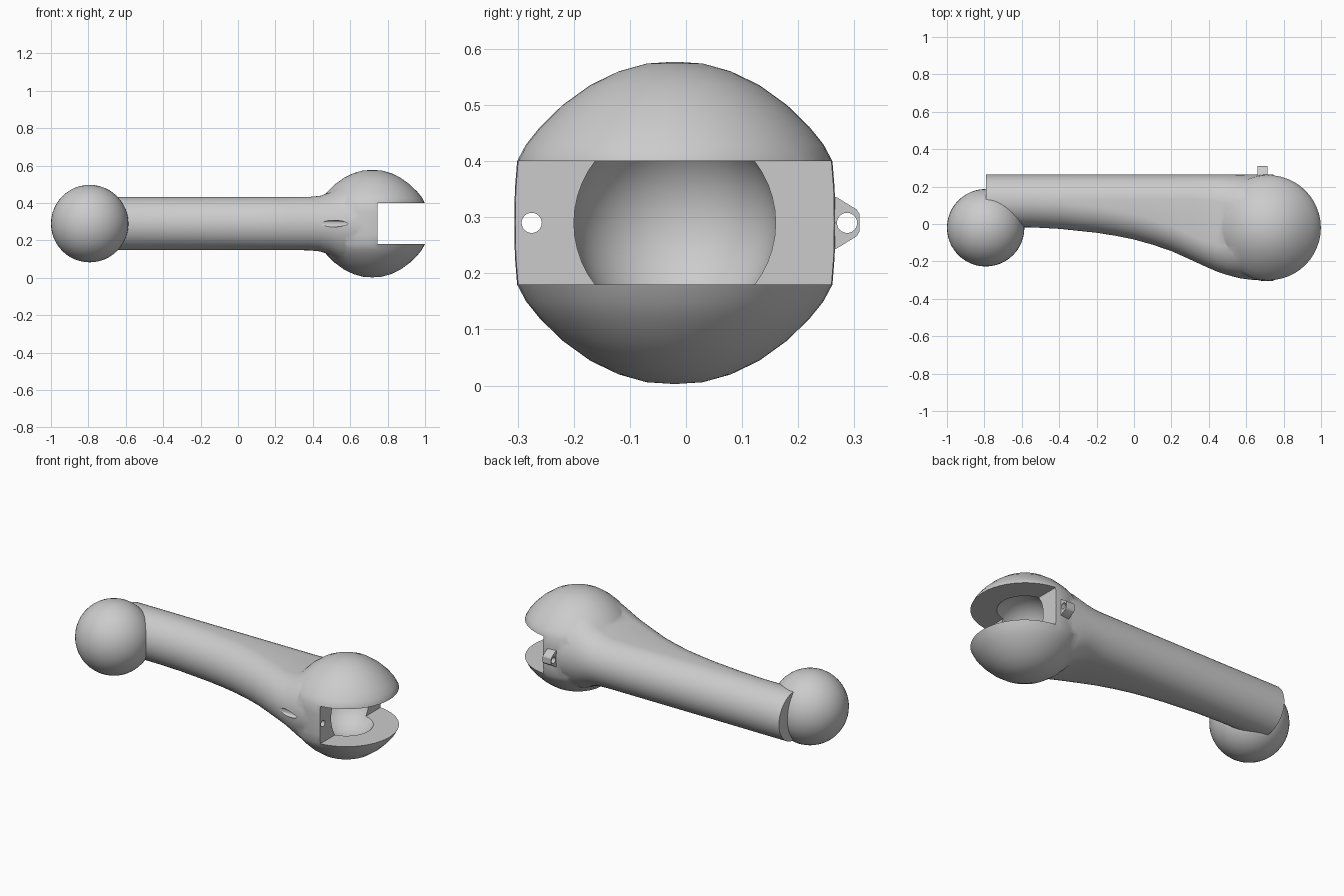
import bpy, bmesh
from math import sin, cos, tau, radians
from mathutils import Matrix

if "Cube" in bpy.data.objects:
    bpy.data.objects.remove(bpy.data.objects["Cube"])

grey = bpy.data.materials.new("light grey")
grey.use_nodes = True
grey.diffuse_color = (0.6, 0.6, 0.6, 1)
grey.node_tree.nodes["Principled BSDF"].inputs["Base Color"].default_value = grey.diffuse_color

CY, CZ = -0.02, 0.29       # shared centre line of both joints
SX = 0.718                 # socket centre


def finish(name, bm):
    bmesh.ops.recalc_face_normals(bm, faces=bm.faces)
    mesh = bpy.data.meshes.new(name)
    bm.to_mesh(mesh)
    bm.free()
    mesh.materials.append(grey)
    obj = bpy.data.objects.new(name, mesh)
    bpy.context.collection.objects.link(obj)
    return obj


def loft(name, rings):
    bm = bmesh.new()
    loops = [[bm.verts.new(p) for p in ring] for ring in rings]
    n = len(loops[0])
    for a, b in zip(loops, loops[1:]):
        for i in range(n):
            j = (i + 1) % n
            bm.faces.new((a[i], a[j], b[j], b[i]))
    bm.faces.new(loops[0])
    bm.faces.new(loops[-1])
    return finish(name, bm)


def sphere(name, centre, radius):
    bm = bmesh.new()
    bmesh.ops.create_uvsphere(bm, u_segments=48, v_segments=24, radius=radius,
                              matrix=Matrix.Translation(centre))
    return finish(name, bm)


def rod(name, x0, x1, y, radius):
    ring = [(y + radius * cos(tau * i / 24), CZ + radius * sin(tau * i / 24)) for i in range(24)]
    return loft(name, [[(x, *p) for p in ring] for x in (x0, x1)])


def boolean(obj, other, operation):
    mod = obj.modifiers.new(operation, 'BOOLEAN')
    mod.operation, mod.object, mod.solver = operation, other, 'EXACT'
    bpy.context.view_layer.objects.active = obj
    bpy.ops.object.modifier_apply(modifier=mod.name)
    bpy.data.objects.remove(other)


def smooth(obj, angle=32):
    bpy.ops.object.select_all(action='DESELECT')
    obj.select_set(True)
    bpy.context.view_layer.objects.active = obj
    bpy.ops.object.shade_smooth_by_angle(angle=radians(angle))


# Arm: rounded section that widens toward the front and flares into the socket
def arm_ring(x, front, half_z, round_y, back=0.265, n=48):
    mid, half_y = (front + back) / 2, (back - front) / 2
    flat = max(half_y - round_y, 0.0005)
    ring = []
    for i in range(n):
        a = tau * (i + 0.5) / n
        side = 1 if cos(a) > 0 else -1
        ring.append((x, mid + side * flat + (half_y - flat) * cos(a), CZ + half_z * sin(a)))
    return ring


stations = [
    (-0.79, -0.017, 0.142, 0.14), (-0.55, -0.018, 0.142, 0.14),
    (-0.4, -0.026, 0.142, 0.142), (-0.2, -0.047, 0.142, 0.142),
    (-0.1, -0.063, 0.142, 0.142), (0, -0.083, 0.142, 0.142),
    (0.1, -0.111, 0.142, 0.142), (0.2, -0.145, 0.142, 0.142),
    (0.3, -0.19, 0.142, 0.142), (0.38, -0.227, 0.143, 0.145),
    (0.44, -0.253, 0.149, 0.155), (0.49, -0.271, 0.167, 0.17),
    (0.53, -0.282, 0.191, 0.19), (0.57, -0.291, 0.214, 0.21),
    (0.63, -0.299, 0.235, 0.26), (0.73, -0.304, 0.2, 0.28),
]
arm = loft("arm_with_socket", [arm_ring(*s) for s in stations])

# Socket: turned profile, mirrored about its equator
half = [(0.004, 0.287), (0.05, 0.284), (0.1, 0.27), (0.15, 0.246), (0.2, 0.21),
        (0.24, 0.171), (0.265, 0.14), (0.281, 0.11), (0.285, 0.06)]
profile = half + [(0.286, 0)] + [(r, -h) for r, h in reversed(half)]
socket = loft("socket", [[(SX + r * cos(tau * i / 48), CY + r * sin(tau * i / 48), CZ + h)
                          for i in range(48)] for r, h in profile])
boolean(arm, socket, 'UNION')

# Slot, ball cavity and pin hole cut from the socket
bm = bmesh.new()
bmesh.ops.create_cube(bm, size=1, matrix=Matrix.Translation((1.245, CY, CZ))
                      @ Matrix.Diagonal((1, 1, 0.22, 1)))
boolean(arm, finish("slot_cutter", bm), 'DIFFERENCE')
boolean(arm, sphere("cavity_cutter", (SX, CY, CZ), 0.182), 'DIFFERENCE')
boolean(arm, rod("pin_cutter", 0.3, 0.9, -0.275, 0.018), 'DIFFERENCE')
smooth(arm)

# Ball joint at the other end
smooth(sphere("ball", (-0.793, CY, CZ), 0.207))

# Small tab with an eyelet on the back of the socket
upper = [(0.24, 0.05), (0.268, 0.046), (0.304, 0.024), (0.309, 0.016)]
outline = upper + [(y, -h) for y, h in reversed(upper)]
tab = loft("eyelet_tab", [[(x, y, CZ + h) for y, h in outline] for x in (0.66, 0.715)])
boolean(tab, rod("eyelet_cutter", 0.6, 0.8, 0.287, 0.018), 'DIFFERENCE')
smooth(tab, 25)
